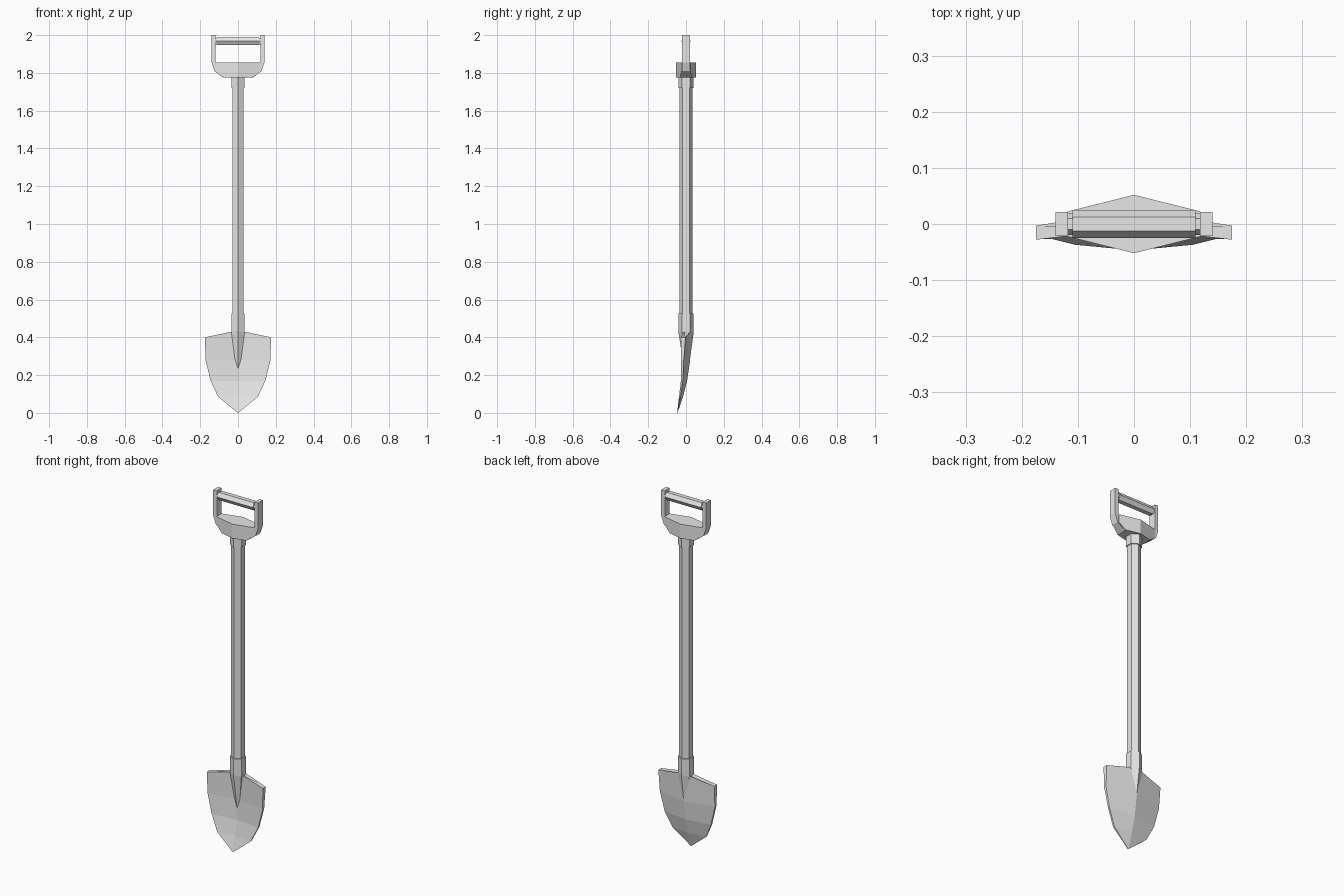
import bpy, bmesh
from math import sin, cos, pi

cube = bpy.data.objects.get("Cube")
if cube:
    bpy.data.objects.remove(cube, do_unlink=True)

grey = bpy.data.materials.new("plain_grey")
grey.use_nodes = True
colour = (0.8, 0.8, 0.8, 1)
grey.diffuse_color = colour
grey.node_tree.nodes["Principled BSDF"].inputs["Base Color"].default_value = colour


def loft(name, rings):
    """Skin a closed, capped solid through rings of equal point count."""
    bm = bmesh.new()
    loops = [[bm.verts.new(p) for p in ring] for ring in rings]
    n = len(loops[0])
    for a, b in zip(loops, loops[1:]):
        for i in range(n):
            j = (i + 1) % n
            bm.faces.new((a[i], a[j], b[j], b[i]))
    bm.faces.new(loops[0])
    bm.faces.new(loops[-1])
    bmesh.ops.remove_doubles(bm, verts=bm.verts, dist=0.0005)
    bmesh.ops.recalc_face_normals(bm, faces=bm.faces)
    mesh = bpy.data.meshes.new(name)
    bm.to_mesh(mesh)
    bm.free()
    mesh.materials.append(grey)
    obj = bpy.data.objects.new(name, mesh)
    bpy.context.collection.objects.link(obj)
    return obj


def hexagon(r):
    """Six corners, with one on the second axis."""
    return [(r * sin(i * pi / 3), r * cos(i * pi / 3)) for i in range(6)]


def upright(z, r, y=0):
    return [(a, b + y, z) for a, b in hexagon(r)]


def crosswise(x, r):
    return [(x, b, a + 1.968) for b, a in
            [(q, p) for p, q in hexagon(r)]]


# Shaft, upper collar and the socket that tapers into the blade
loft("shaft", [upright(0.5, 0.035), upright(1.75, 0.035)])
loft("upper_collar", [upright(1.72, 0.041), upright(1.78, 0.041)])
loft("blade_socket", [upright(0.2, 0.0065, 0.0035), upright(0.43, 0.041),
                      upright(0.525, 0.041)])

# Dished blade: half width, edge z, middle z, then y of
# front edge, back edge, front middle, back middle
blade_rows = [
    (0.175, 0.40, 0.437, -0.028, -0.003, -0.008, 0.025),
    (0.172, 0.28, 0.28, -0.026, -0.012, -0.006, 0.022),
    (0.145, 0.17, 0.17, -0.027, -0.016, -0.012, 0.006),
    (0.105, 0.085, 0.085, -0.037, -0.029, -0.027, -0.016),
    (0.001, 0, 0, -0.047, -0.045, -0.047, -0.045),
]
loft("blade", [[(-w, fe, ze), (0, fm, zm), (w, fe, ze),
                (w, be, ze), (0, bm_, zm), (-w, be, ze)]
               for w, ze, zm, fe, be, fm, bm_ in blade_rows])


# Handle yoke: thick in the middle, thin at the arms
def yoke_ring(z, w):
    e = 0.052 - 0.25 * w
    return [(-w, -e, z), (0, -0.052, z), (w, -e, z),
            (w, e, z), (0, 0.052, z), (-w, e, z)]


loft("handle_yoke", [yoke_ring(1.775, 0.078), yoke_ring(1.81, 0.118),
                     yoke_ring(1.855, 0.118)])

# Handle arms, mirrored left and right
arm_profile = [(0.118, 2), (0.14, 2), (0.14, 1.855), (0.125, 1.81),
               (0.08, 1.776), (0.08, 1.82), (0.118, 1.85)]
for side, s in (("left", 1), ("right", -1)):
    loft(side + "_handle_arm",
         [[(s * x, y, z) for x, z in arm_profile] for y in (-0.021, 0.021)])

# Hexagonal grip with narrower ends
loft("grip", [crosswise(x, r) for x, r in (
    (-0.125, 0.02), (-0.11, 0.02), (-0.11, 0.025),
    (0.11, 0.025), (0.11, 0.02), (0.125, 0.02))])
